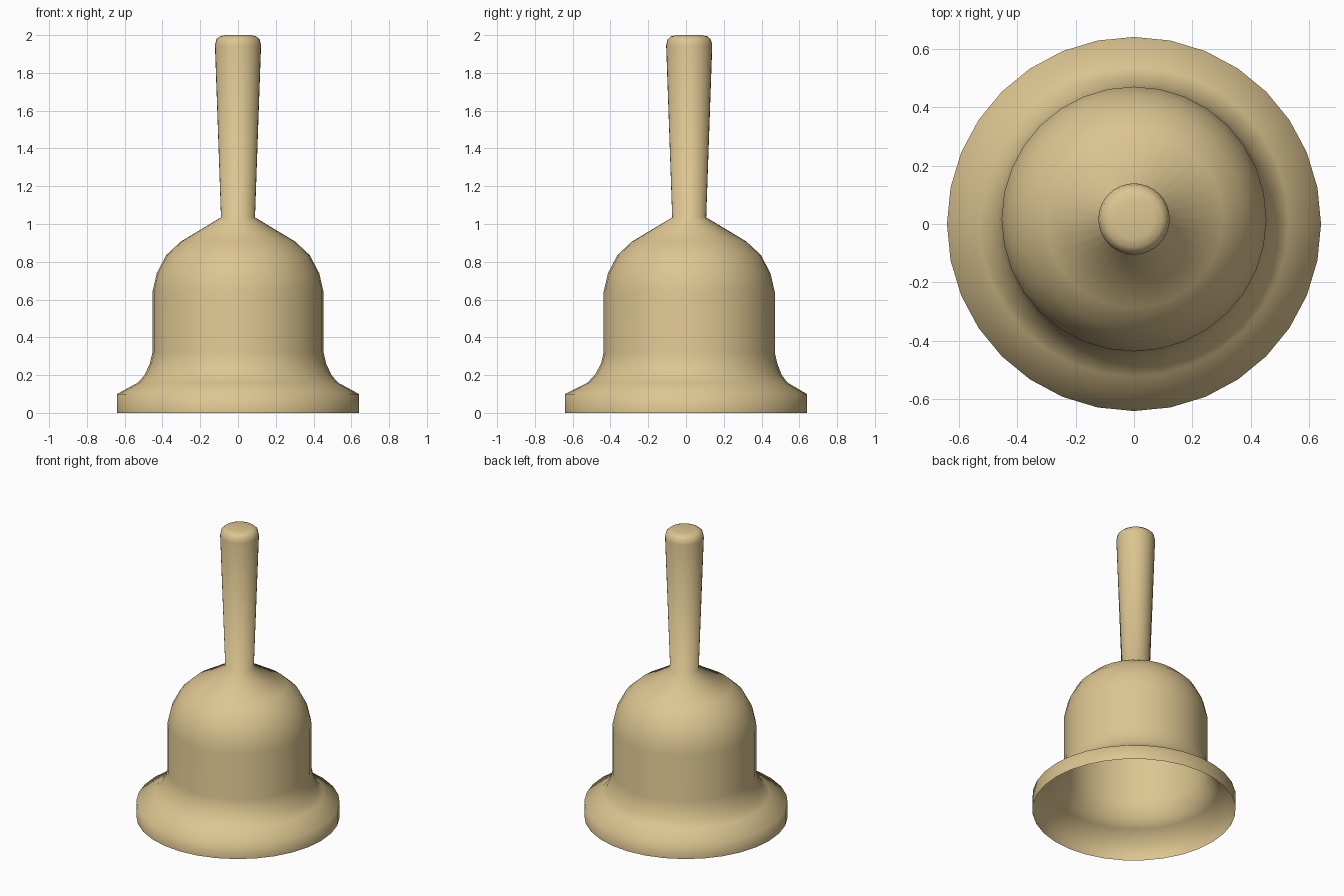
import bpy, bmesh, math

if "Cube" in bpy.data.objects:
    bpy.data.objects.remove(bpy.data.objects["Cube"])

SEGMENTS = 32


def lathe(name, rings, colour):
    """Revolve (radius, height, y shift) rings into an open shell with a closed top."""
    bm = bmesh.new()
    loops = []
    for r, z, dy in rings:
        loops.append([bm.verts.new((r * math.cos(a), r * math.sin(a) + dy, z))
                      for a in (2 * math.pi * i / SEGMENTS for i in range(SEGMENTS))])
    for low, high in zip(loops, loops[1:]):
        for i in range(SEGMENTS):
            j = (i + 1) % SEGMENTS
            bm.faces.new((low[i], low[j], high[j], high[i]))
    bm.faces.new(loops[-1])
    for f in bm.faces:
        f.smooth = True
    mesh = bpy.data.meshes.new(name)
    bm.to_mesh(mesh)
    bm.free()
    mat = bpy.data.materials.new("brass")
    mat.diffuse_color = colour
    mat.use_nodes = True
    mat.node_tree.nodes["Principled BSDF"].inputs["Base Color"].default_value = mat.diffuse_color
    mesh.materials.append(mat)
    obj = bpy.data.objects.new(name, mesh)
    bpy.context.collection.objects.link(obj)
    return obj


S = 0.017  # body and handle sit slightly behind the rim's centre

# Thin open bell running up into its flared handle
rim = [(0.64, 0, 0), (0.64, 0.10, 0)]
flare = [(0.53, 0.16, 0.008), (0.495, 0.20, 0.012), (0.467, 0.26, S), (0.453, 0.32, S)]
dome = [(0.453, 0.64, S), (0.43, 0.74, S), (0.38, 0.835, S), (0.303, 0.907, S)]
handle = [(0.09, 1.035, S), (0.122, 1.945, S), (0.115, 1.977, S),
          (0.097, 1.993, S), (0.068, 2.0, S)]
lathe("hand_bell", rim + flare + dome + handle, (0.72, 0.56, 0.28, 1))
